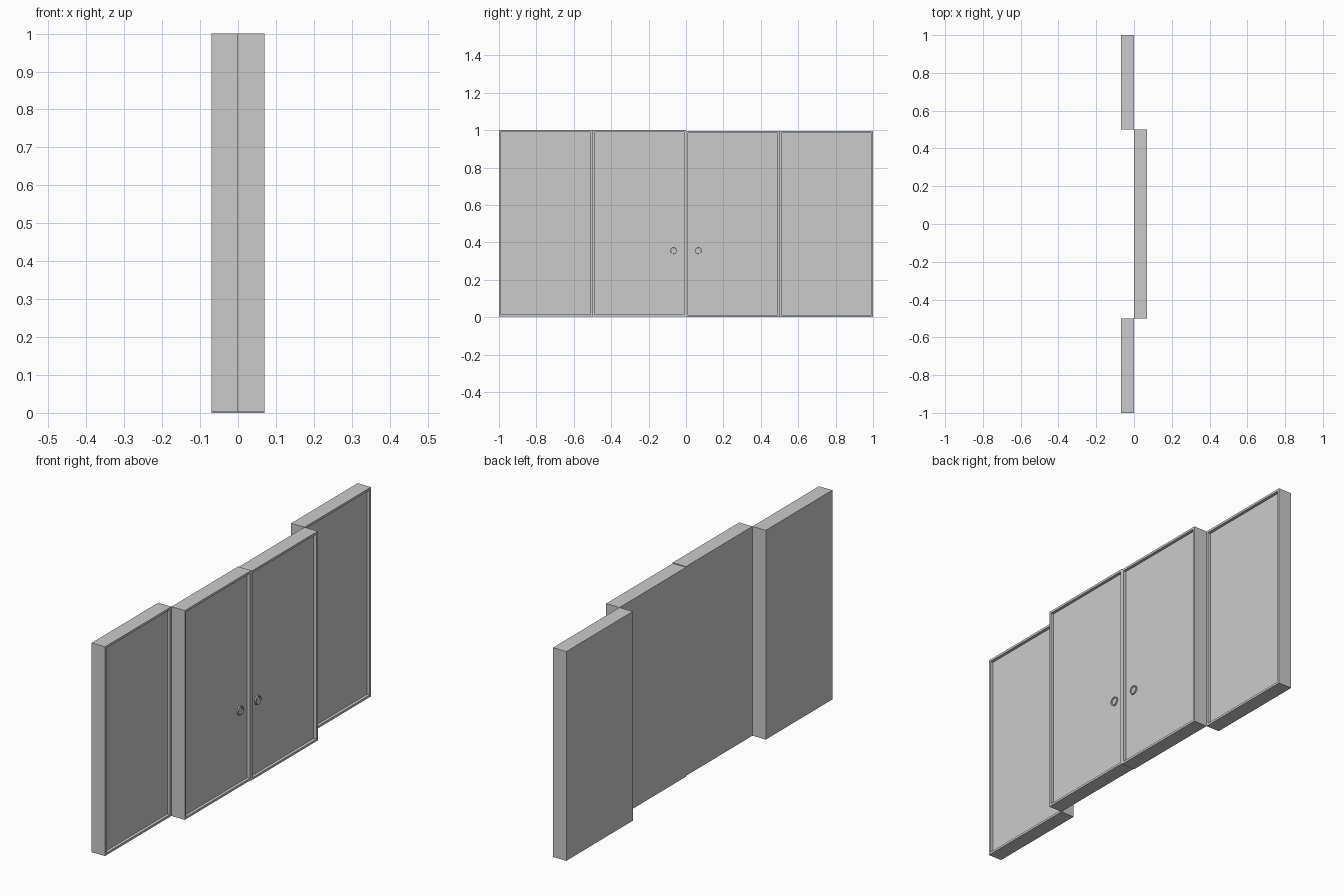
import bpy, bmesh, math
from mathutils import Matrix

if "Cube" in bpy.data.objects:
    bpy.data.objects.remove(bpy.data.objects["Cube"])

T, W, FRAME, DEPTH = 0.07, 0.5, 0.015, 0.014


def finish(bm, name):
    bmesh.ops.recalc_face_normals(bm, faces=bm.faces)
    me = bpy.data.meshes.new(name)
    bm.to_mesh(me)
    bm.free()
    ob = bpy.data.objects.new(name, me)
    bpy.context.collection.objects.link(ob)
    return ob


def door(name, x, y, z0, z1):
    # Slab with a thin raised frame around a sunken panel on its +x side
    bm = bmesh.new()
    bmesh.ops.create_cube(bm, size=1)
    for v in bm.verts:
        v.co = (x + v.co.x * T, y + v.co.y * W, (z0 + z1) / 2 + v.co.z * (z1 - z0))
    bm.normal_update()
    face = max(bm.faces, key=lambda f: f.calc_center_median().x)
    bmesh.ops.inset_individual(bm, faces=[face], thickness=FRAME)
    ret = bmesh.ops.extrude_discrete_faces(bm, faces=[face])
    for v in ret["faces"][0].verts:
        v.co.x -= DEPTH
    return finish(bm, name)


def finger_pull(name, y, z):
    # Round rim with a shallow dish, set on the sunken panel
    bm = bmesh.new()
    px = T - DEPTH
    profile = [(0.022, -0.002), (0.022, 0.006), (0.017, 0.006), (0.016, 0.001)]
    n, rings = 16, []
    for r, d in profile:
        rings.append([bm.verts.new((px + d, y + r * math.cos(2 * math.pi * i / n),
                                    z + r * math.sin(2 * math.pi * i / n)))
                      for i in range(n)])
    for a, b in zip(rings, rings[1:]):
        for i in range(n):
            j = (i + 1) % n
            bm.faces.new((a[i], a[j], b[j], b[i]))
    bm.faces.new(rings[0])
    bm.faces.new(rings[-1])
    return finish(bm, name)


# Two doors on each side; the halves differ in height by a hair
for side, s, z0, z1 in (("left", -1, 0.004, 1.0), ("right", 1, 0.0, 0.996)):
    door(f"{side}_inner_door", T / 2, s * 0.25, z0, z1)
    door(f"{side}_outer_door", -T / 2, s * 0.75, z0, z1)
    finger_pull(f"{side}_finger_pull", s * 0.066, 0.355)
